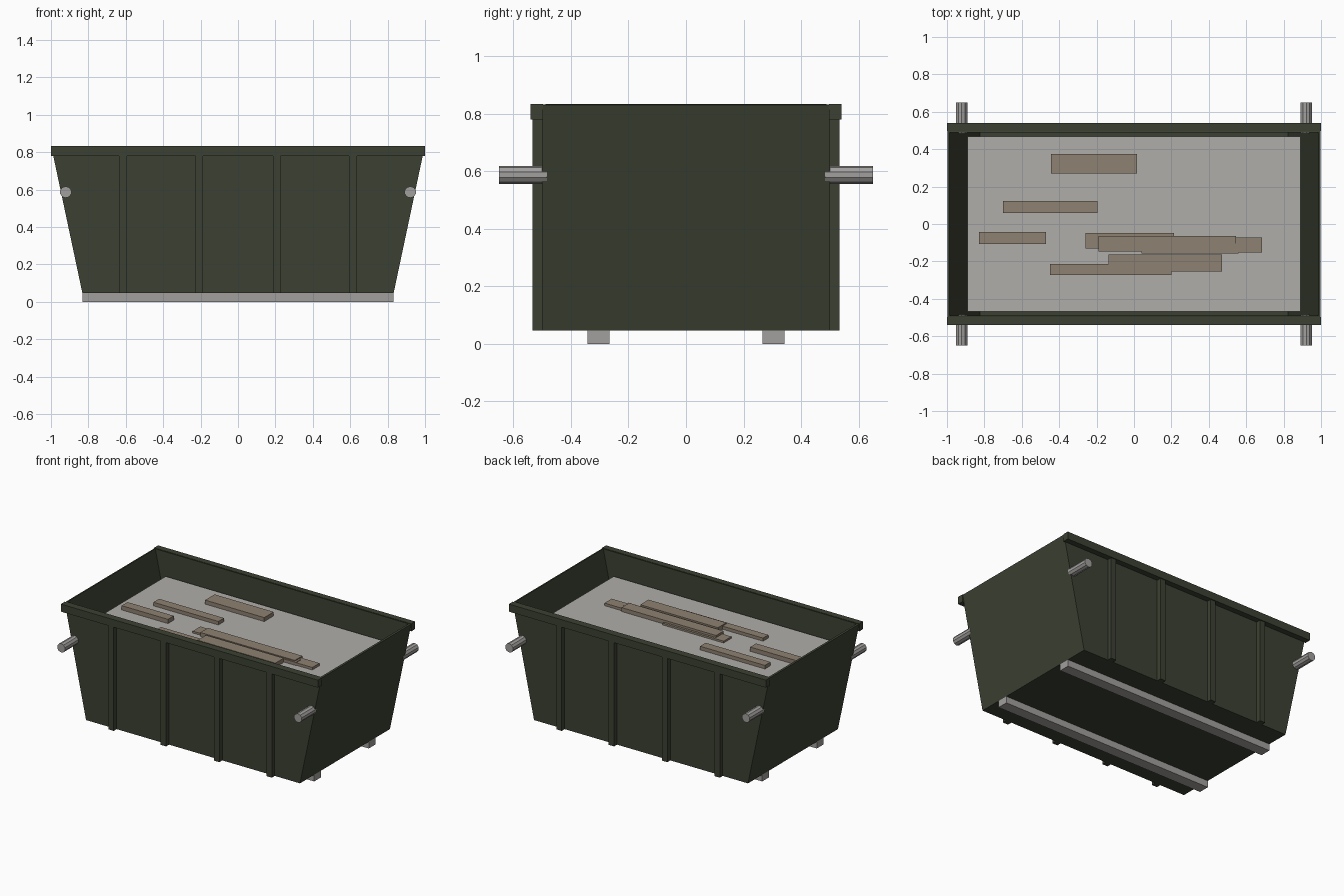
import bpy, bmesh, math

if "Cube" in bpy.data.objects:
    bpy.data.objects.remove(bpy.data.objects["Cube"])


def material(name, rgb):
    m = bpy.data.materials.new(name)
    m.diffuse_color = (*rgb, 1)
    m.use_nodes = True
    m.node_tree.nodes["Principled BSDF"].inputs["Base Color"].default_value = m.diffuse_color
    return m


GREEN = material("dark_green_paint", (0.045, 0.053, 0.032))
METAL = material("bare_metal", (0.36, 0.35, 0.34))
FILL = material("rubble_fill", (0.43, 0.42, 0.40))
WOOD = material("weathered_wood", (0.27, 0.22, 0.165))


def finish(name, bm, mat):
    mesh = bpy.data.meshes.new(name)
    bmesh.ops.recalc_face_normals(bm, faces=bm.faces)
    bm.to_mesh(mesh)
    bm.free()
    ob = bpy.data.objects.new(name, mesh)
    bpy.context.collection.objects.link(ob)
    mesh.materials.append(mat)
    return ob


def box(name, x, y, z, mat):
    """Box from (min, max) pairs."""
    bm = bmesh.new()
    bmesh.ops.create_cube(bm, size=1)
    for v in bm.verts:
        v.co = [r[0] if c < 0 else r[1] for c, r in zip(v.co, (x, y, z))]
    return finish(name, bm, mat)


# Open tub with sloping ends
bm = bmesh.new()
bmesh.ops.create_cube(bm, size=1)
top = [f for f in bm.faces if f.normal.z > 0.9]
for v in bm.verts:
    up = v.co.z > 0
    v.co = (math.copysign(0.998 if up else 0.832, v.co.x),
            math.copysign(0.5, v.co.y), 0.83 if up else 0.047)
bmesh.ops.delete(bm, geom=top, context='FACES_ONLY')
tub = finish("tub", bm, GREEN)
wall = tub.modifiers.new("wall_thickness", 'SOLIDIFY')
wall.thickness = 0.012
wall.offset = -1
wall.use_even_offset = True

# Rims, ribs, skids and lifting pins on both long sides
for s, side in ((-1, "front"), (1, "back")):
    def span(a, b):
        return sorted((s * a, s * b))

    box(f"{side}_rim", (-1, 1), span(0.497, 0.54), (0.78, 0.833), GREEN)
    for i, x in enumerate((-0.615, -0.207, 0.207, 0.615)):
        box(f"{side}_rib_{i + 1}", (x - 0.021, x + 0.021),
            span(0.495, 0.533), (0.047, 0.785), GREEN)
    box(f"{side}_skid", (-0.832, 0.832), span(0.265, 0.342), (0, 0.048), METAL)
    for x, end in ((-0.921, "left"), (0.921, "right")):
        bpy.ops.mesh.primitive_cylinder_add(
            vertices=10, radius=0.031, depth=0.167,
            location=(x, s * 0.5665, 0.587), rotation=(math.pi / 2, 0, 0))
        pin = bpy.context.object
        pin.name = f"{side}_{end}_lifting_pin"
        pin.data.materials.append(METAL)

# Fill surface
box("fill", (-0.89, 0.89), (-0.468, 0.468), (0.61, 0.672), FILL)

# Loose planks: x min, x max, y min, y max, top height
planks = [
    (-0.445, 0.015, 0.27, 0.375, 0.70),
    (-0.70, -0.195, 0.06, 0.123, 0.697),
    (-0.83, -0.47, -0.107, -0.042, 0.702),
    (-0.26, 0.215, -0.132, -0.047, 0.685),
    (-0.19, 0.545, -0.147, -0.063, 0.70),
    (0.04, 0.56, -0.158, -0.105, 0.694),
    (0.22, 0.685, -0.153, -0.073, 0.69),
    (-0.45, 0.20, -0.272, -0.213, 0.694),
    (-0.135, 0.47, -0.255, -0.163, 0.702),
]
for i, (x0, x1, y0, y1, z) in enumerate(planks):
    box(f"plank_{i + 1}", (x0, x1), (y0, y1), (z - 0.03, z), WOOD)
